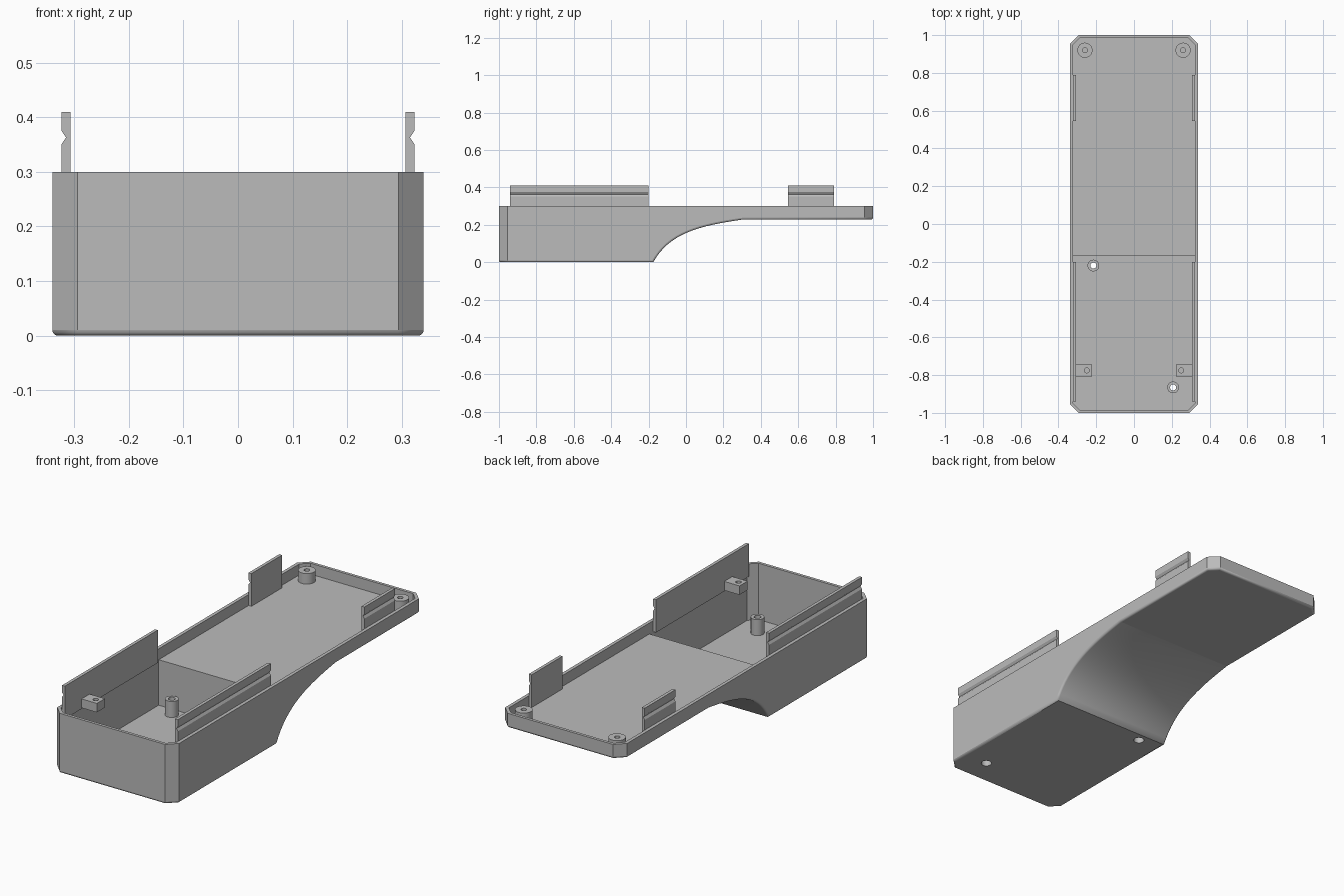
import bpy, bmesh, math
from mathutils import Vector

cube = bpy.data.objects.get("Cube")
if cube:
    bpy.data.objects.remove(cube, do_unlink=True)

grey = bpy.data.materials.new("light_grey_plastic")
grey.use_nodes = True
grey.diffuse_color = (0.5, 0.5, 0.5, 1)
grey.node_tree.nodes["Principled BSDF"].inputs["Base Color"].default_value = (0.5, 0.5, 0.5, 1)


def finish(name, bm):
    bmesh.ops.recalc_face_normals(bm, faces=bm.faces)
    mesh = bpy.data.meshes.new(name)
    bm.to_mesh(mesh)
    bm.free()
    mesh.materials.append(grey)
    obj = bpy.data.objects.new(name, mesh)
    bpy.context.collection.objects.link(obj)
    return obj


def activate(obj):
    bpy.ops.object.select_all(action='DESELECT')
    obj.select_set(True)
    bpy.context.view_layer.objects.active = obj


def prism(points, lo, hi, axis):
    """Extrude a closed 2D profile along x (axis 0) or y (axis 1)."""
    bm = bmesh.new()
    place = (lambda t, a, b: (t, a, b)) if axis == 0 else (lambda t, a, b: (a, t, b))
    face = bm.faces.new([bm.verts.new(place(lo, a, b)) for a, b in points])
    ext = bmesh.ops.extrude_face_region(bm, geom=[face])
    verts = [v for v in ext["geom"] if isinstance(v, bmesh.types.BMVert)]
    bmesh.ops.translate(bm, verts=verts, vec=place(hi - lo, 0, 0))
    bmesh.ops.recalc_face_normals(bm, faces=bm.faces)
    return bm


def chop_corners(bm, reach):
    """Cut the four vertical corners at 45 degrees, where |x| + |y| = reach."""
    for sx in (-1, 1):
        for sy in (-1, 1):
            bmesh.ops.bisect_plane(bm, geom=bm.verts[:] + bm.edges[:] + bm.faces[:],
                                   plane_co=(sx * reach, 0, 0), plane_no=(sx, sy, 0),
                                   clear_outer=True)
            bmesh.ops.holes_fill(bm, edges=bm.edges[:], sides=0)
    bmesh.ops.recalc_face_normals(bm, faces=bm.faces)
    bm.normal_update()


def lathe(name, points, x, y, steps=32):
    """Revolve a closed (radius, z) profile about a vertical axis."""
    bm = bmesh.new()
    verts = [bm.verts.new((r, 0, z)) for r, z in points]
    edges = [bm.edges.new((a, b)) for a, b in zip(verts, verts[1:] + verts[:1])]
    bmesh.ops.spin(bm, geom=verts + edges, cent=(0, 0, 0), axis=(0, 0, 1),
                   angle=math.tau, steps=steps)
    bmesh.ops.remove_doubles(bm, verts=bm.verts, dist=1e-5)
    bmesh.ops.translate(bm, verts=bm.verts, vec=(x, y, 0))
    obj = finish(name, bm)
    activate(obj)
    bpy.ops.object.shade_smooth_by_angle(angle=math.radians(35))
    return obj


def cut(obj, cutter):
    mod = obj.modifiers.new("cut", 'BOOLEAN')
    mod.operation = 'DIFFERENCE'
    mod.solver = 'EXACT'
    mod.object = cutter
    activate(obj)
    bpy.ops.object.modifier_apply(modifier=mod.name)
    bpy.data.objects.remove(cutter, do_unlink=True)


def pin(radius, x, y, z0, z1):
    return lathe("hole_cutter", [(0, z0), (radius, z0), (radius, z1), (0, z1)], x, y)


RIM, FLOOR, SHELF = 0.30, 0.016, 0.245
REACH = 1.294

# Outer body: deep front, curved underside, thin back
a, b, c, d = [Vector(p) for p in ((-0.175, 0), (-0.09, 0.155), (0.07, 0.195), (0.30, 0.228))]
curve = []
for i in range(17):
    t = i / 16
    s = 1 - t
    curve.append(tuple(a * s**3 + b * 3 * s * s * t + c * 3 * s * t * t + d * t**3))
bm = prism([(-1, RIM), (-1, 0)] + curve + [(1, 0.228), (1, RIM)], -0.34, 0.34, 0)
chop_corners(bm, REACH)

# Soft edge around the underside
soft = []
for e in bm.edges:
    if len(e.link_faces) == 2:
        low, high = sorted(f.normal.z for f in e.link_faces)
        if low < -0.1 and abs(high) < 0.01:
            soft.append(e)
bmesh.ops.bevel(bm, geom=soft, offset=0.01, segments=3, profile=0.5,
                affect='EDGES', clamp_overlap=False)
shell = finish("tray_shell", bm)

# Hollow: deep front pocket and shallow back shelf
bm = prism([(-0.985, FLOOR), (-0.17, FLOOR), (-0.17, SHELF), (0.985, SHELF),
            (0.985, 0.4), (-0.985, 0.4)], -0.323, 0.323, 0)
chop_corners(bm, REACH - 0.016 * math.sqrt(2))
cut(shell, finish("hollow_cutter", bm))

# Screw posts with recessed holes through the bottom
for name, x, y in (("rear_screw_post", -0.215, -0.22), ("front_screw_post", 0.207, -0.865)):
    cut(shell, pin(0.025, x, y, -0.05, 0.05))
    lathe(name, [(0.025, 0.012), (0.025, 0.045), (0.016, 0.045), (0.016, 0.097),
                 (0.031, 0.097), (0.031, 0.012)], x, y)

# Only the curved underside and soft edges are smooth
for p in shell.data.polygons:
    p.use_smooth = -0.995 < p.normal.z < -0.05

# Mirrored parts on both sides
for side, s in (("left", 1), ("right", -1)):
    # Snap rails with a V groove on the outer face
    rail = [(0.307, SHELF), (0.323, SHELF), (0.323, 0.351), (0.315, 0.363),
            (0.323, 0.375), (0.323, 0.41), (0.307, 0.41)]
    rail = [(s * x, z) for x, z in rail]
    finish(side + "_front_snap_rail", prism(rail, -0.94, -0.20, 1))
    finish(side + "_back_snap_rail", prism(rail, 0.545, 0.79, 1))

    # Drilled mounting block
    ends = sorted((s * 0.222, s * 0.308))
    block = finish(side + "_mount_block",
                   prism([(-0.807, 0.25), (-0.743, 0.25), (-0.743, 0.295), (-0.807, 0.295)],
                         ends[0], ends[1], 0))
    cut(block, pin(0.013, s * 0.25, -0.775, 0.26, 0.35))

    # Back corner post with blind hole
    lathe(side + "_corner_post", [(0, SHELF - 0.005), (0.04, SHELF - 0.005), (0.04, 0.298),
                                  (0.013, 0.298), (0.013, 0.255), (0, 0.255)], s * 0.26, 0.92)
